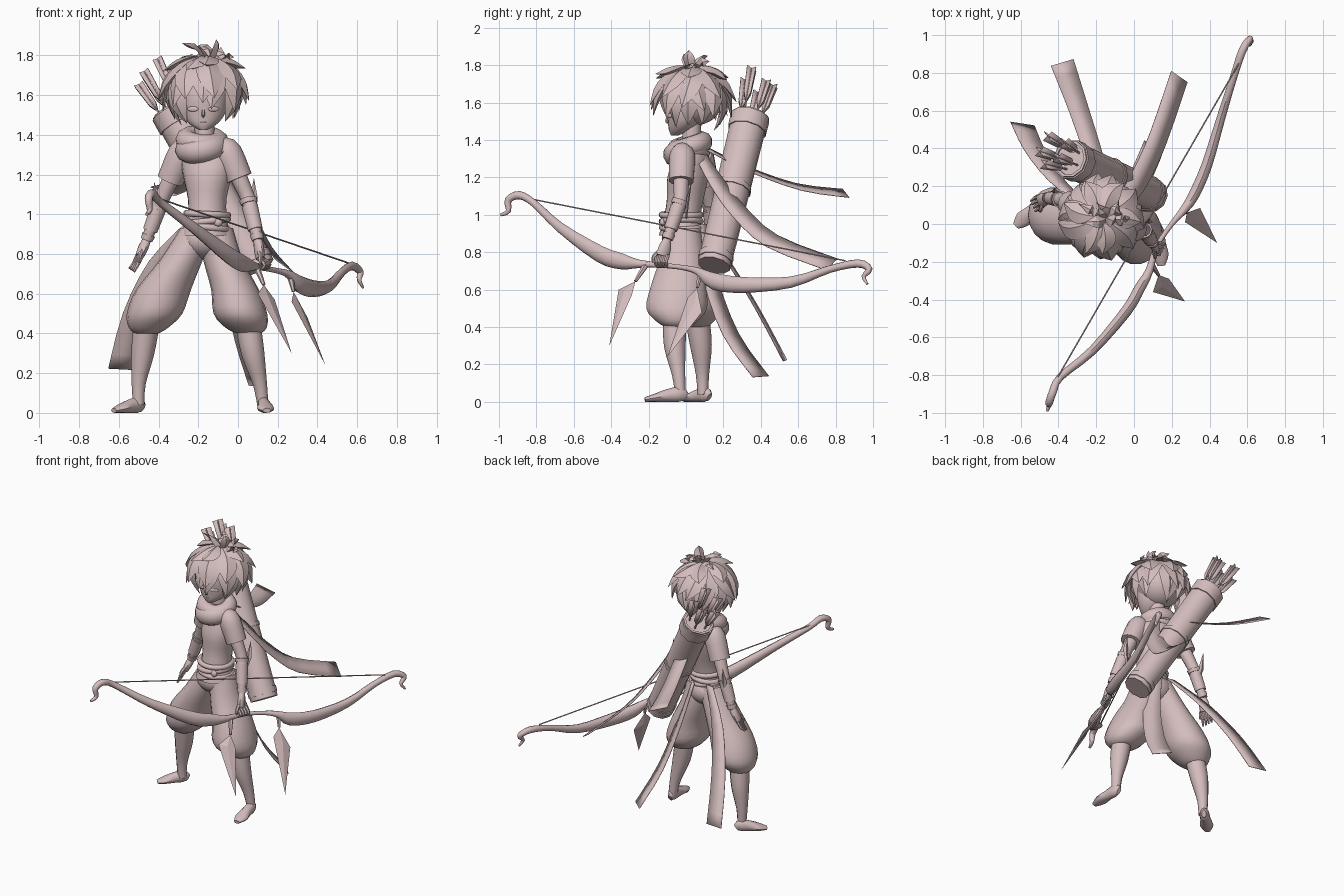
import bpy, bmesh, math, random
from mathutils import Vector as V

cube = bpy.data.objects.get("Cube")
if cube:
    bpy.data.objects.remove(cube)
random.seed(4)

clay = bpy.data.materials.new("dusty_pink")
clay.use_nodes = True
clay.diffuse_color = (0.66, 0.51, 0.51, 1)
clay.node_tree.nodes["Principled BSDF"].inputs["Base Color"].default_value = clay.diffuse_color


def finish(obj, angle=40):
    """Material and smooth shading with crisp edges."""
    obj.data.materials.append(clay)
    bpy.ops.object.select_all(action='DESELECT')
    obj.select_set(True)
    bpy.context.view_layer.objects.active = obj
    bpy.ops.object.shade_smooth_by_angle(angle=math.radians(angle))


def from_bmesh(name, bm, angle=40):
    bmesh.ops.recalc_face_normals(bm, faces=bm.faces)
    mesh = bpy.data.meshes.new(name)
    bm.to_mesh(mesh)
    bm.free()
    obj = bpy.data.objects.new(name, mesh)
    bpy.context.scene.collection.objects.link(obj)
    finish(obj, angle)
    return obj


def spline(rows, steps):
    """Catmull-Rom through tuples of any length."""
    if steps < 2:
        return rows
    out = []
    for i in range(len(rows) - 1):
        a, b, c, d = rows[max(i - 1, 0)], rows[i], rows[i + 1], rows[min(i + 2, len(rows) - 1)]
        for s in range(steps):
            t = s / steps
            out.append(tuple(
                q + t / 2 * (r - p + t * (2 * p - 5 * q + 4 * r - u + t * (3 * (q - r) + u - p)))
                for p, q, r, u in zip(a, b, c, d)))
    return out + [rows[-1]]


def tube(name, rows, hint=(0, 1, 0), sides=12, steps=3, axis=None, angle=40):
    """Loft ellipses; each row is x, y, z, half width and optional half depth."""
    rows = spline([r if len(r) > 4 else (*r, r[-1]) for r in rows], steps)
    pts = [V(r[:3]) for r in rows]
    bm, rings = bmesh.new(), []
    for i, r in enumerate(rows):
        t = V(axis) if axis else pts[min(i + 1, len(pts) - 1)] - pts[max(i - 1, 0)]
        side = V(hint).cross(t).normalized()
        up = t.cross(side).normalized()
        ring = []
        for k in range(sides):
            a = math.tau * k / sides
            ring.append(bm.verts.new(pts[i] + side * max(r[3], .001) * math.cos(a)
                                     + up * max(r[4], .001) * math.sin(a)))
        rings.append(ring)
    for lo, hi in zip(rings, rings[1:]):
        for k in range(sides):
            n = (k + 1) % sides
            bm.faces.new((lo[k], lo[n], hi[n], hi[k]))
    bm.faces.new(rings[0])
    bm.faces.new(rings[-1])
    from_bmesh(name, bm, angle)


def ribbon(name, rows, across, steps=3):
    """Thin cloth strip; each row is x, y, z and half width."""
    bm, prev = bmesh.new(), None
    for r in spline(rows, steps):
        edge = [bm.verts.new(V(r[:3]) + V(across).normalized() * r[3] * s) for s in (-1, 1)]
        if prev:
            bm.faces.new((prev[0], prev[1], edge[1], edge[0]))
        prev = edge
    mod = from_bmesh(name, bm).modifiers.new("cloth", 'SOLIDIFY')
    mod.thickness = .004
    mod.offset = 0


def band(name, at, radius, thick, scale=(1, 1, 1), rot=(0, 0, 0)):
    bpy.ops.mesh.primitive_torus_add(location=at, rotation=rot, major_radius=radius, minor_radius=thick,
                                     major_segments=24, minor_segments=10)
    obj = bpy.context.object
    obj.name, obj.scale = name, scale
    finish(obj)


def ball(name, at, scale, rot=(0, 0, 0)):
    bpy.ops.mesh.primitive_uv_sphere_add(segments=20, ring_count=12, location=at, rotation=rot)
    obj = bpy.context.object
    obj.name, obj.scale = name, scale
    finish(obj)


# Head and face
tube("head", [(-.175, -.06, 1.425, .02), (-.175, -.03, 1.455, .07, .062), (-.172, -.005, 1.51, .108, .093),
              (-.17, .01, 1.6, .12, .115), (-.17, .02, 1.7, .1)], sides=20, axis=(0, 0, 1))
tube("neck", [(-.165, .03, 1.3, .05), (-.17, .03, 1.5, .05)], steps=1)
tube("nose", [(-.175, -.096, 1.53, .006), (-.175, -.104, 1.5, .009), (-.175, -.09, 1.487, .003)], sides=6)
for s in (-1, 1):
    ball("eye", (-.175 + s * .052, -.088, 1.53), (.03, .007, .013), (0, 0, s * .4))
ball("mouth", (-.175, -.09, 1.465), (.016, .005, .004))

# Hair: skull cap, overlapping layers of curved locks and a crown tuft
ball("hair_cap", (-.17, .055, 1.63), (.15, .148, .15))
crown = V((-.17, .035, 1.61))


def lock(az, end, size, flare, wide):
    """Leaf-shaped lock running down the skull, swaying sideways and flicking out."""
    sway = random.uniform(-.35, .35)
    rows = []
    for k, w in enumerate((.3, .75, 1, .85, 0)):
        f = k / 4
        th = math.radians(10 + (end - 10) * f)
        turn_az = az + sway * f * f
        out = V((math.cos(turn_az), math.sin(turn_az), 0))
        r = size * (1 + flare * f ** 3)
        p = crown + out * r * math.sin(th) + V((0, 0, r * math.cos(th)))
        rows.append((*p, wide * w, .022 * w))
    tube("hair_lock", rows, hint=out + V((0, 0, .9)), sides=4, steps=2, angle=25)


for count, end, size, flare, wide in ((12, 138, .165, .2, .06), (11, 112, .172, .32, .065),
                                      (9, 92, .178, .32, .065), (6, 66, .185, .32, .055)):
    for i in range(count):
        az = math.tau * (i + random.uniform(-.3, .3)) / count
        front = max(0, -math.sin(az))
        if end < 130 or front < .6:
            lock(az, end - 4 * front + random.uniform(-9, 9), size, flare, wide)
for dx, dy, dz in ((-.13, -.03, .11), (.04, -.02, .13), (.13, 0, .04), (-.05, .08, .1), (.07, .09, .07), (-.14, .07, .04)):
    base = crown + V((.02, 0, .14))
    tip = base + V((dx, dy, dz))
    mid = base.lerp(tip, .5) + V((.02, -.01, .025))
    tube("hair_tuft", [(*base, .02), (*mid, .035, .014), (*tip, 0)], hint=(dx, dy, .02), sides=4, angle=25)

# Torso, scarf and belts
turn = (.38, .92, 0)
tube("shirt", [(-.16, -.02, .9, .112, .105), (-.155, -.02, .98, .098), (-.155, -.005, 1.08, .098, .098),
               (-.155, .01, 1.2, .125, .108), (-.16, .03, 1.3, .13, .09), (-.165, .03, 1.37, .07)],
     hint=turn, sides=20, axis=(0, 0, 1))
tube("shirt_hem", [(-.16, -.02, .96, .106), (-.16, -.025, .89, .128, .12)], sides=20, steps=1, axis=(0, 0, 1))
band("scarf", (-.18, .02, 1.37), .08, .055, (1, .93, 1), (.3, .08, 0))
band("scarf_fold", (-.182, .005, 1.335), .078, .058, (1, .95, 1.05), (.2, -.15, 0))
for z, tilt in ((.935, .12), (.965, -.1), (1.0, .05)):
    band("belt", (-.155, -.025, z), .104, .017, (1, 1, 1), (0, tilt, 0))
ball("belt_knot", (-.1, -.125, .96), (.022, .016, .022))

# Baggy trousers, shins and feet
tube("trousers_left", [(-.115, -.01, .93, .09), (-.075, -.02, .77, .1, .12), (-.015, -.04, .62, .12, .15),
                       (.012, -.05, .5, .135, .165), (.04, -.05, .43, .105, .11), (.055, -.05, .4, .06)],
     sides=18, axis=(0, 0, -1))
tube("trousers_right", [(-.2, 0, .93, .09), (-.285, .01, .77, .108, .12), (-.375, .03, .62, .138, .14),
                        (-.42, .045, .5, .14, .15), (-.45, .05, .43, .1), (-.46, .055, .4, .06)],
     sides=18, axis=(0, 0, -1))
ball("trousers_seat", (-.165, -.01, .875), (.13, .12, .1))
tube("shin_left", [(.05, -.06, .45, .064), (.075, -.06, .3, .058), (.11, -.04, .15, .036), (.125, -.03, .04, .028)])
tube("shin_right", [(-.46, .06, .45, .066), (-.48, .08, .3, .058), (-.5, .088, .15, .036), (-.5, .09, .04, .028)])
for name, heel, toe in (("foot_left", V((.125, 0, 0)), V((.145, -.22, 0))),
                        ("foot_right", V((-.48, .125, 0)), V((-.625, -.01, 0)))):
    rows = [(*(heel.lerp(toe, f) + V((0, 0, h))), w, h)
            for f, w, h in ((0, .014, .025), (.15, .03, .04), (.45, .034, .034), (.75, .043, .022), (1, .02, .012))]
    tube(name, rows, hint=(0, 0, 1))

# Arms: sleeve, arm, bracers and a fin at each elbow
arms = {"left": [V((-.05, -.02, 1.31)), V((.05, -.03, 1.08)), V((.1, -.1, .87)), V((.112, -.125, .78))],
        "right": [V((-.28, .08, 1.31)), V((-.39, .13, 1.06)), V((-.46, .14, .87)), V((-.495, .12, .79))]}
for side, (shoulder, elbow, wrist, palm) in arms.items():
    s = 1 if side == "left" else -1
    tube("sleeve_" + side, [(*(shoulder + V((-.03 * s, 0, .02))), .055), (*shoulder, .07),
                            (*shoulder.lerp(elbow, .56), .067)], sides=14)
    tube("arm_" + side, [(*shoulder, .045), (*shoulder.lerp(elbow, .6), .042), (*elbow, .037),
                         (*elbow.lerp(wrist, .4), .038), (*wrist, .024)])
    for f, g, r in ((.02, .13, .046), (.18, .75, .041), (.86, 1, .034)):
        tube("bracer_" + side, [(*elbow.lerp(wrist, f), r), (*elbow.lerp(wrist, g), r - .004)], steps=1)
    tube("elbow_fin_" + side, [(*(elbow + V((.01 * s, .03, -.1))), .006), (*(elbow + V((.03 * s, .04, 0))), .02, .008),
                               (*(elbow + V((.03 * s, .06, .1))), 0)], sides=4, steps=1)
    tube("palm_" + side, [(*wrist, .022), (*wrist.lerp(palm, .5), .036, .024), (*palm, .036, .02)], hint=(1, .4, 0))
    for k in range(4):
        root = palm + V((.008 * (k - 1.5) * s, .018 * (k - 1.5), 0))
        bend = V((.035, -.01, -.035)) if s > 0 else V((-.02, -.01, -.04))
        tip = V((.01, 0, -.06)) if s > 0 else V((-.04, -.025, -.08 + .006 * k))
        tube("finger_" + side, [(*root, .011), (*(root + bend), .01), (*(root + tip), .006)], hint=(1, .3, 0), sides=6)
    tube("thumb_" + side, [(*wrist.lerp(palm, .4), .012), (*(palm + V((0, -.045, .0))), .011),
                           (*(palm + V((0, -.05, -.035))), .006)], hint=(1, 0, 0), sides=6)

# Bow with curled tips, string and two hanging blades
plane = (.87, -.48, 0)
tube("bow", [(-.46, -.99, 1, .008), (-.445, -.95, 1.02, .014), (-.45, -.95, 1.08, .02), (-.43, -.89, 1.105, .022),
             (-.39, -.81, 1.06, .02), (-.22, -.67, .93, .028, .024), (-.04, -.46, .79, .045, .03),
             (.03, -.34, .75, .042, .03), (.08, -.25, .738, .022), (.12, -.12, .73, .014), (.2, .0, .715, .014),
             (.26, .07, .695, .022), (.315, .15, .645, .045, .03), (.385, .31, .625, .042, .03),
             (.46, .56, .64, .03, .024), (.525, .77, .71, .02), (.575, .92, .74, .022), (.615, .98, .71, .018),
             (.61, .95, .67, .012), (.63, .97, .63, .006)], hint=plane, sides=10)
tube("bow_string", [(-.415, -.83, 1.085, .004), (.555, .85, .755, .004)], sides=6, steps=1)


def blade(root, neck, a, b, tip):
    tube("blade_stem", [(*root, .018), (*neck, .009)], sides=6, steps=1)
    mid = (V(a) + V(b)) / 2
    edge = V(b) - V(a)
    face = edge.cross(V(tip) - mid).normalized() * .012
    bm = bmesh.new()
    ring = [bm.verts.new(p) for p in (V(a), mid + face, V(b), mid - face)]
    for end in (bm.verts.new(neck), bm.verts.new(tip)):
        for k in range(4):
            bm.faces.new((ring[k], ring[(k + 1) % 4], end))
    from_bmesh("bow_blade", bm, 20)


blade((.09, -.21, .74), (.13, -.27, .645), (.1, -.36, .6), (.185, -.29, .57), (.27, -.41, .3))
blade((.26, .08, .7), (.28, .06, .61), (.27, .01, .56), (.35, .085, .48), (.44, -.1, .24))

# Quiver with hollow mouth, bands and feathered arrows
foot, mouth = V((.1, .15, .73)), V((-.34, .345, 1.53))
rise = (mouth - foot).normalized()
tube("quiver", [(*foot, .09), (*mouth, .1), (*mouth, .085), (*mouth.lerp(foot, .15), .08)],
     sides=10, steps=1, axis=rise)
for f, g in ((.9, .99), (.03, .07), (.5, .53)):
    tube("quiver_band", [(*foot.lerp(mouth, f), .095 + .013 * f), (*foot.lerp(mouth, g), .095 + .013 * g)],
         sides=10, steps=1, axis=rise)
across = rise.cross(V((0, 1, 0))).normalized()
over = rise.cross(across)
for k in range(5):
    a = math.tau * k / 5
    lean = across * math.cos(a) + over * math.sin(a)
    start = mouth + lean * .045 - rise * .12
    end = mouth + lean * .08 + rise * (.18 + .03 * (k % 3))
    tube("arrow_shaft", [(*start, .006), (*end, .006)], sides=5, steps=1)
    for d in (across + over, across - over):
        ribbon("arrow_feather", [(*start.lerp(end, .5), .008), (*start.lerp(end, .62), .026),
                                 (*(end + rise * .01), .034)], d, 1)

# Flowing scarf tails and sash ends
ribbon("scarf_tail_high", [(-.15, .1, 1.36, .045), (-.2, .32, 1.25, .05), (-.29, .6, 1.15, .055),
                           (-.38, .855, 1.115, .066)], (.9, .27, -.34))
ribbon("scarf_tail_low", [(-.13, .06, 1.35, .04), (-.02, .16, 1.18, .055), (.05, .28, 1.02, .06),
                          (.13, .46, .86, .06), (.24, .78, .735, .06)], (-.7, .48, .5))
ribbon("sash_end_right", [(-.24, .08, .95, .03), (-.4, .22, .76, .05), (-.52, .38, .5, .06), (-.59, .53, .22, .064)],
       (.97, -.15, -.05))
ribbon("sash_end_left", [(-.12, .09, .95, .035), (-.04, .13, .66, .055), (.03, .24, .36, .062), (.1, .4, .135, .062)],
       (-.72, .68, .05))
